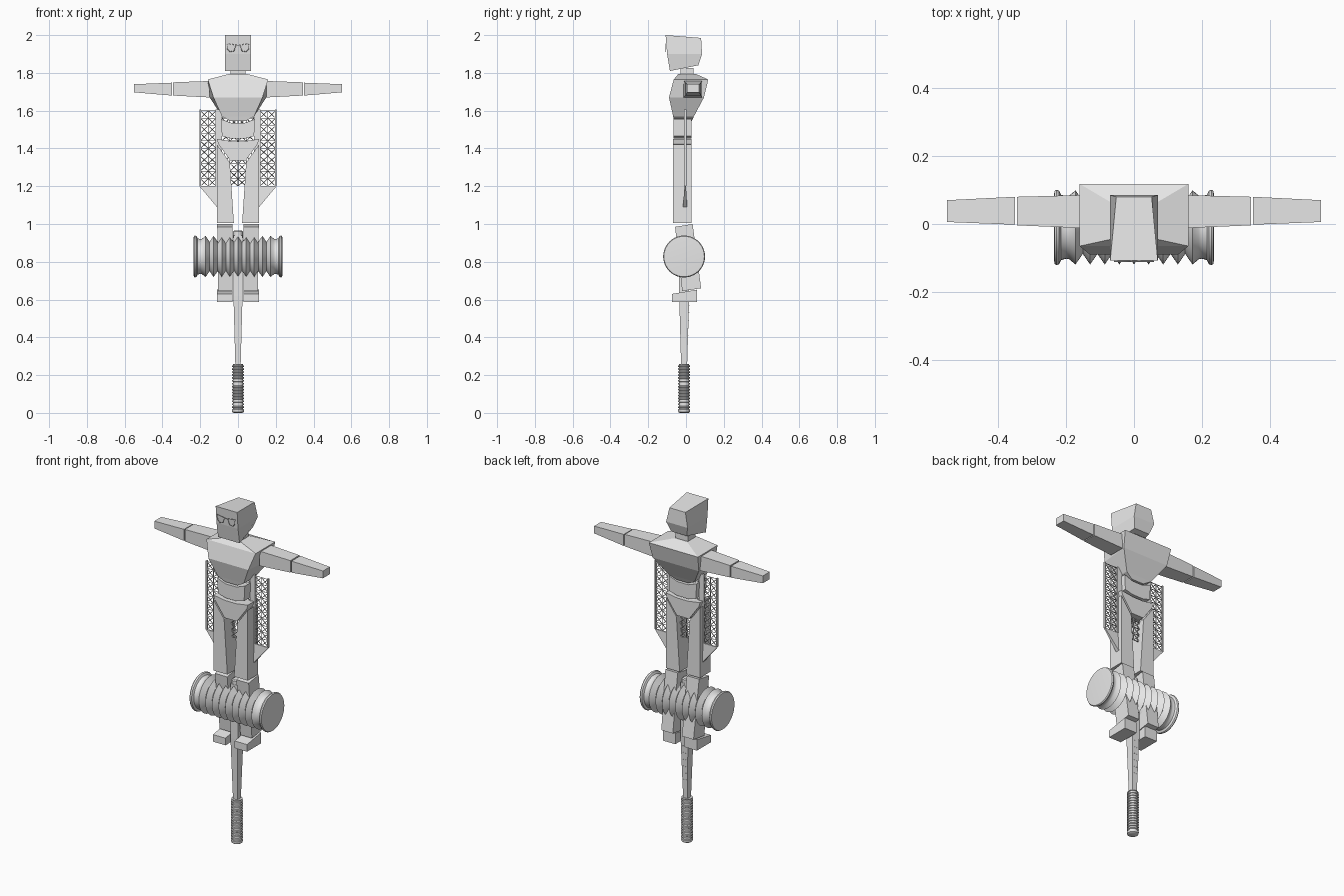
import bpy, math
from mathutils import Vector

if "Cube" in bpy.data.objects:
    bpy.data.objects.remove(bpy.data.objects["Cube"])

grey = bpy.data.materials.new("plain_grey")
grey.use_nodes = True
grey.diffuse_color = (0.8, 0.8, 0.8, 1)
grey.node_tree.nodes["Principled BSDF"].inputs["Base Color"].default_value = (0.8, 0.8, 0.8, 1)


def add(name, verts, faces, mirror=False):
    mesh = bpy.data.meshes.new(name)
    mesh.from_pydata([tuple(v) for v in verts], [], faces)
    mesh.materials.append(grey)
    ob = bpy.data.objects.new(name, mesh)
    bpy.context.collection.objects.link(ob)
    bpy.context.view_layer.objects.active = ob
    for other in bpy.context.selected_objects:
        other.select_set(False)
    ob.select_set(True)
    bpy.ops.object.mode_set(mode='EDIT')
    bpy.ops.mesh.select_all(action='SELECT')
    bpy.ops.mesh.normals_make_consistent(inside=False)
    bpy.ops.object.mode_set(mode='OBJECT')
    if mirror:
        ob.modifiers.new("Mirror", 'MIRROR').use_mirror_merge = False
    return ob


def loft(name, rings, mirror=False):
    """Skin equal-length point rings and cap both ends."""
    n = len(rings[0])
    verts = [p for r in rings for p in r]
    faces = [(k * n + i, k * n + (i + 1) % n, (k + 1) * n + (i + 1) % n, (k + 1) * n + i)
             for k in range(len(rings) - 1) for i in range(n)]
    faces += [tuple(range(n)), tuple(range(len(verts) - n, len(verts)))]
    return add(name, verts, faces, mirror)


def flat(z, x0, x1, y0, y1):
    return [(x0, y0, z), (x1, y0, z), (x1, y1, z), (x0, y1, z)]


def taper(z, front, back, y0, y1, lift=0):
    return [(-front, y0, z), (front, y0, z), (back, y1, z + lift), (-back, y1, z + lift)]


def upright(x, y0, y1, z0, z1):
    return [(x, y0, z0), (x, y1, z0), (x, y1, z1), (x, y0, z1)]


def prism(name, outline, y0, y1, mirror=False):
    return loft(name, [[(x, y, z) for x, z in outline] for y in (y0, y1)], mirror)


def lathe(name, profile, place, seg=32):
    """Turn (distance, radius) pairs about an axis; place maps (a, u, v) to a point."""
    angles = [math.tau * i / seg for i in range(seg)]
    ob = loft(name, [[place(a, r * math.cos(t), r * math.sin(t)) for t in angles] for a, r in profile])
    bpy.ops.object.shade_smooth_by_angle(angle=math.radians(35))
    return ob


# Head and neck
loft("head", [
    taper(1.81, 0.07, 0.05, -0.085, 0.065, 0.03),
    taper(1.90, 0.07, 0.07, -0.10, 0.085),
    taper(2.0, 0.07, 0.052, -0.108, 0.08, -0.015),
])
loft("neck", [flat(1.77, -0.04, 0.04, -0.03, 0.04), flat(1.825, -0.04, 0.04, -0.03, 0.04)])

# Spectacles, as slim bevelled outlines on the face
curve = bpy.data.curves.new("spectacles", 'CURVE')
curve.dimensions = '3D'
curve.bevel_depth = 0.002
curve.bevel_resolution = 0
lens = [(0.010, 1.948), (0.058, 1.955), (0.056, 1.925), (0.042, 1.912), (0.022, 1.916)]
for side in (-1, 1):
    s = curve.splines.new('POLY')
    s.points.add(len(lens) - 1)
    for p, (x, z) in zip(s.points, lens):
        p.co = (side * x, -0.110, z, 1)
    s.use_cyclic_u = True
bridge = curve.splines.new('POLY')
bridge.points.add(1)
for p, x in zip(bridge.points, (-0.01, 0.01)):
    p.co = (x, -0.110, 1.946, 1)
curve.materials.append(grey)
bpy.context.collection.objects.link(bpy.data.objects.new("spectacles", curve))

# Torso
chest = loft("chest", [
    taper(1.545, 0.04, 0.04, -0.063, 0.03),
    taper(1.57, 0.085, 0.085, -0.068, 0.042),
    taper(1.67, 0.13, 0.15, -0.09, 0.095),
    taper(1.765, 0.16, 0.16, -0.065, 0.118),
    taper(1.795, 0.045, 0.045, -0.04, 0.05),
])
right_half = [(0.035, 1.535), (0.09, 1.555), (0.085, 1.465), (0.035, 1.452)]
prism("abdomen", right_half + [(-x, z) for x, z in reversed(right_half)], -0.065, 0.03)
hip_half = [(0.035, 1.438), (0.112, 1.45), (0.105, 1.425), (0.04, 1.335)]
prism("pelvis", hip_half + [(-x, z) for x, z in reversed(hip_half)], -0.068, 0.03)

# Arms
loft("upper_arm", [upright(0.15, -0.012, 0.085, 1.67, 1.757),
                   upright(0.344, -0.004, 0.08, 1.68, 1.75)], True)
loft("forearm", [upright(0.35, -0.002, 0.08, 1.68, 1.748),
                 upright(0.55, 0.006, 0.07, 1.697, 1.74)], True)

# Legs and feet
prism("thigh", [(0.111, 1.42), (0.111, 1.005), (0.022, 1.005), (0.043, 1.325)], -0.068, 0.028, True)
top = [(x, y, z) for x, y, z in flat(0.985, 0.03, 0.11, -0.058, 0.035)]
loft("shin", [
    [(0.03, -0.02, 0.645), (0.105, -0.02, 0.645), (0.105, 0.08, 0.66), (0.03, 0.08, 0.66)],
    [(x, y, z + (0.015 if y > 0 else 0)) for x, y, z in top],
], True)
loft("foot", [
    flat(0.588, 0.03, 0.111, -0.074, 0.057),
    [(0.03, -0.074, 0.63), (0.111, -0.074, 0.63), (0.111, 0.057, 0.652), (0.03, 0.057, 0.652)],
], True)


# Perforated cape: triangulated cells reduced to their edges
def lattice(name, x0, x1, cols, mirror=False):
    rows, z0, z1, y = 10, 1.2, 1.6, -0.004
    dx, dz = (x1 - x0) / cols, (z1 - z0) / rows
    verts, faces = [], []
    for r in range(rows + 1):
        verts += [(x0 + c * dx, y, z0 + r * dz) for c in range(cols + 1)]
    for r in range(rows):
        for c in range(cols):
            a = r * (cols + 1) + c
            b = a + cols + 1
            mid = len(verts)
            verts.append((x0 + (c + 0.5) * dx, y, z0 + (r + 0.5) * dz))
            faces += [(a, a + 1, mid), (a + 1, b + 1, mid), (b + 1, b, mid), (b, a, mid)]
    ob = add(name, verts, faces, mirror)
    wire = ob.modifiers.new("Bars", 'WIREFRAME')
    wire.thickness = 0.007
    wire.use_even_offset = False


lattice("cape_side_mesh", 0.115, 0.2, 2, True)
lattice("cape_middle_mesh", -0.085, 0.085, 4)
for name, x0, x1 in (("cape_inner_strap", 0.085, 0.118), ("cape_edge", 0.196, 0.204)):
    loft(name, [flat(1.2, x0, x1, -0.01, 0.002), flat(1.605, x0, x1, -0.01, 0.002)], True)
loft("cape_lower_corner", [
    [(0.1, -0.016, 1.085), (0.112, -0.016, 1.09), (0.112, 0.006, 1.09), (0.1, 0.006, 1.085)],
    flat(1.2, 0.1, 0.204, -0.008, 0),
], True)

# Bellows mallet head
half = [(0.235, 0.095), (0.234, 0.107), (0.228, 0.111), (0.22, 0.108), (0.214, 0.096), (0.2, 0.092), (0.19, 0.094)]
count, span = 9, 0.172
teeth = []
for i in range(count):
    x = -span + 2 * span * i / (count - 1)
    teeth.append((x, 0.109))
    if i < count - 1:
        teeth.append((x + span / (count - 1), 0.078))
lathe("mallet_bellows", [(-x, r) for x, r in half] + teeth + half[::-1],
      lambda a, u, v: (a, u - 0.01, v + 0.828), 40)


# Shaft, collar and ribbed grip
def vertical(a, u, v):
    return (u, v - 0.01, a)


loft("shaft", [flat(0.25, -0.014, 0.014, -0.026, 0.006), flat(0.62, -0.024, 0.024, -0.036, 0.017),
               flat(0.94, -0.024, 0.024, -0.036, 0.017)])
lathe("shaft_collar", [(0.925, 0.026), (0.96, 0.026), (0.965, 0.02)], vertical, 20)
ribs = [(0.0, 0.024), (0.004, 0.03)]
for i in range(16):
    z = 0.012 + i * 0.0155
    ribs += [(z, 0.032), (z + 0.006, 0.032), (z + 0.008, 0.027), (z + 0.013, 0.027)]
lathe("ribbed_grip", ribs + [(0.26, 0.03)], vertical, 20)

# Studs down the back of the shaft
verts, faces = [], []
for i in range(6):
    z = 0.37 + i * 0.04
    back = 0.006 + 0.011 * (z - 0.25) / 0.37
    for x in (-0.008, 0.008):
        n = len(verts)
        verts += [(x + dx, back - 0.002, z + dz) for dx, dz in ((-0.003, 0), (0, -0.003), (0.003, 0), (0, 0.003))]
        verts.append((x, back + 0.004, z))
        faces += [(n + k, n + (k + 1) % 4, n + 4) for k in range(4)]
        faces.append((n, n + 1, n + 2, n + 3))
add("shaft_studs", verts, faces)
